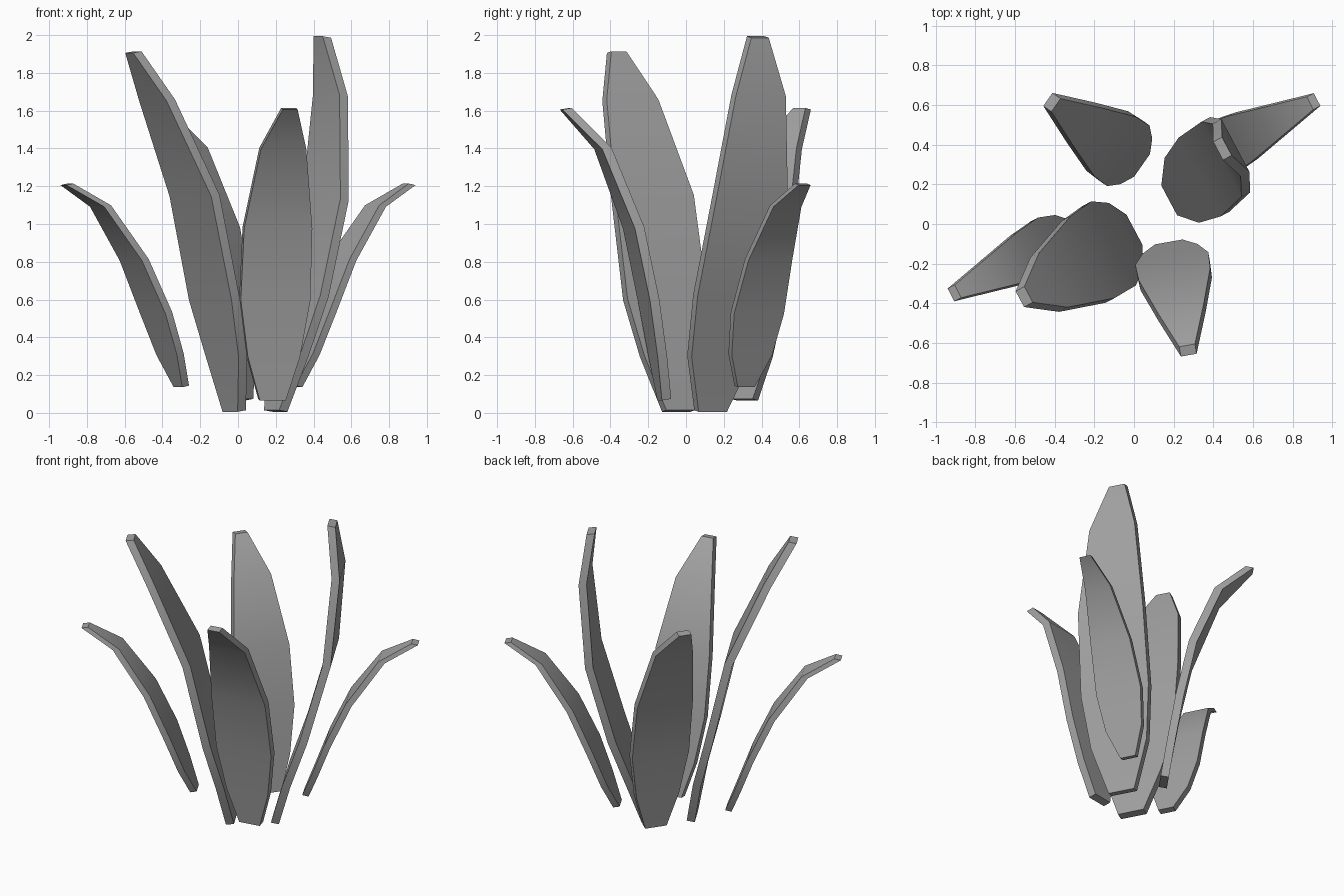
import bpy, bmesh
from math import radians
from mathutils import Matrix, Vector

default = bpy.data.objects.get("Cube")
if default:
    bpy.data.objects.remove(default)

grey = bpy.data.materials.new("leaf grey")
grey.use_nodes = True
colour = (0.36, 0.36, 0.36, 1)
grey.diffuse_color = colour
grey.node_tree.nodes["Principled BSDF"].inputs["Base Color"].default_value = colour

# Blade profiles from base to tip: outward reach, height, half width
TALL_OUT = [(0, .01, .085), (.05, .3, .185), (.125, .6, .24),
            (.25, 1.15, .235), (.48, 1.655, .155), (.625, 1.91, .045)]
TALL_IN = [(0, .01, .085), (.08, .3, .185), (.19, .62, .225),
           (.33, 1.13, .215), (.375, 1.68, .15), (.335, 1.99, .052)]
MEDIUM = [(0, .07, .07), (.035, .3, .14), (.085, .6, .187),
          (.165, .98, .183), (.33, 1.4, .122), (.53, 1.61, .04)]
SMALL = [(0, .14, .05), (.067, .31, .12), (.15, .53, .148),
         (.28, .81, .13), (.48, 1.095, .083), (.68, 1.21, .036)]


def leaf(name, profile, base, heading, thickness, sway=0):
    """Flat blade with a bent spine, leaning along its heading."""
    bm = bmesh.new()
    rings = []
    for reach, height, half in profile:
        side = sway * height
        corners = [(reach + t * thickness / 2, side + s * half, height - t * .004)
                   for t, s in ((1, -1), (1, 1), (-1, 1), (-1, -1))]
        rings.append([bm.verts.new(c) for c in corners])
    for low, high in zip(rings, rings[1:]):
        for i in range(4):
            j = (i + 1) % 4
            bm.faces.new((low[i], low[j], high[j], high[i]))
    bm.faces.new(rings[0][::-1])
    bm.faces.new(rings[-1])
    bmesh.ops.recalc_face_normals(bm, faces=bm.faces)
    bm.transform(Matrix.Translation(Vector((*base, 0)))
                 @ Matrix.Rotation(radians(heading), 4, 'Z'))
    mesh = bpy.data.meshes.new(name)
    bm.to_mesh(mesh)
    bm.free()
    mesh.materials.append(grey)
    obj = bpy.data.objects.new(name, mesh)
    bpy.context.collection.objects.link(obj)
    bpy.ops.object.select_all(action='DESELECT')
    obj.select_set(True)
    bpy.context.view_layer.objects.active = obj
    bpy.ops.object.shade_smooth_by_angle(angle=radians(30))


# Opposing pairs of leaves around the plant
leaf("tall_front_leaf", TALL_OUT, (-.02, -.04), 208, .05, .02)
leaf("tall_back_leaf", TALL_IN, (.2, .13), 28, .05, .053)
leaf("medium_front_leaf", MEDIUM, (.18, -.115), -80, .05)
leaf("medium_back_leaf", MEDIUM, (.02, .31), 145, .05)
leaf("small_right_leaf", SMALL, (-.3, -.04), 207, .04)
leaf("small_left_leaf", SMALL, (.3, .31), 27, .04)
